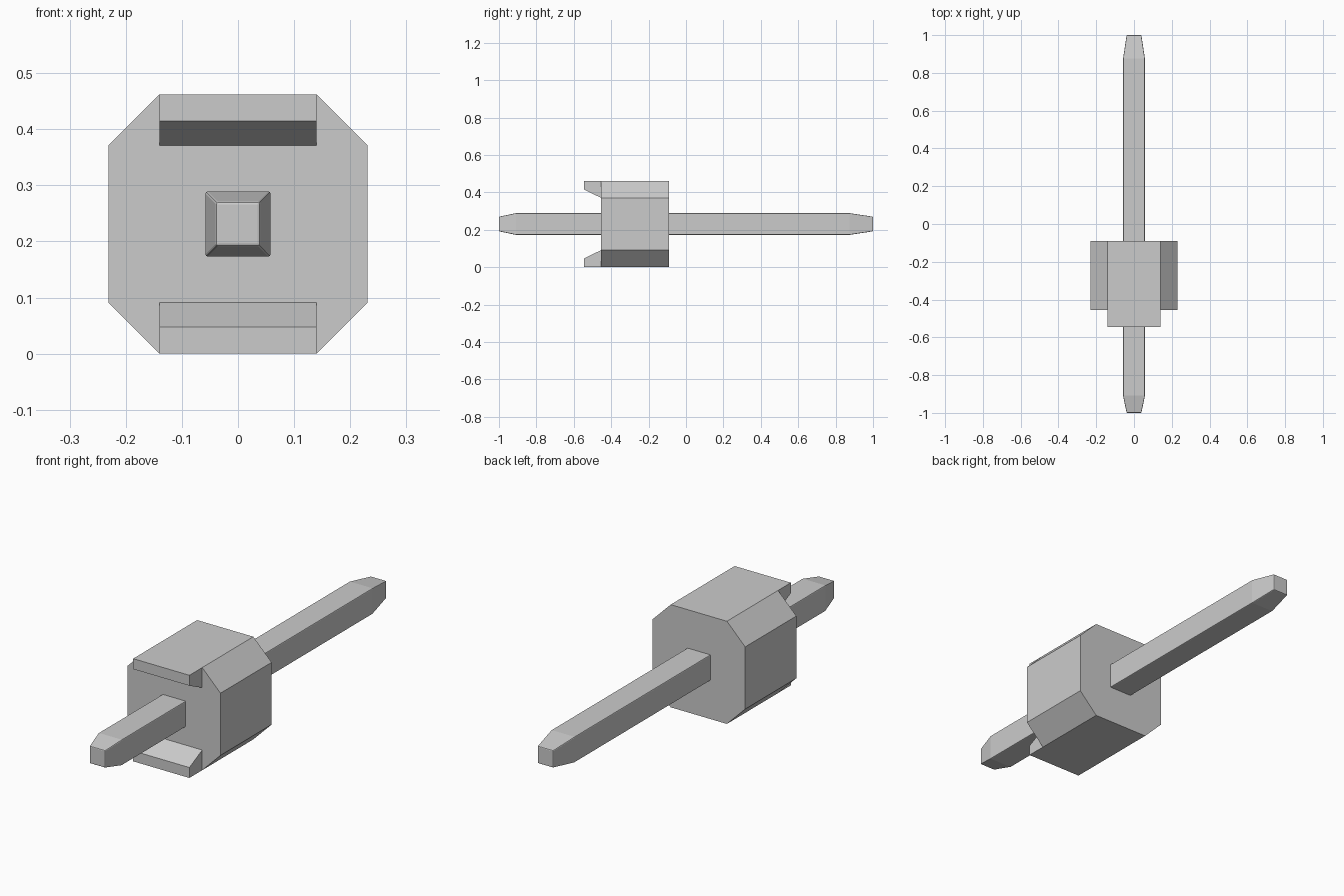
import bpy
import bmesh

cube = bpy.data.objects.get("Cube")
if cube:
    bpy.data.objects.remove(cube, do_unlink=True)

grey = bpy.data.materials.new("light_grey")
grey.use_nodes = True
colour = (0.6, 0.6, 0.6, 1)
grey.diffuse_color = colour
grey.node_tree.nodes["Principled BSDF"].inputs["Base Color"].default_value = colour

MID = 0.231            # height of the pin axis, also half the housing width
FLAT = 0.14            # half length of each flat side of the housing
FRONT, BACK = -0.4545, -0.091


def loft(name, rings):
    """Join matching rings of points into a closed solid."""
    bm = bmesh.new()
    loops = [[bm.verts.new(p) for p in ring] for ring in rings]
    n = len(loops[0])
    for a, b in zip(loops, loops[1:]):
        for i in range(n):
            j = (i + 1) % n
            bm.faces.new((a[i], a[j], b[j], b[i]))
    bm.faces.new(loops[0])
    bm.faces.new(loops[-1])
    bmesh.ops.recalc_face_normals(bm, faces=bm.faces)
    mesh = bpy.data.meshes.new(name)
    bm.to_mesh(mesh)
    bm.free()
    mesh.materials.append(grey)
    obj = bpy.data.objects.new(name, mesh)
    bpy.context.collection.objects.link(obj)
    return obj


def square(y, r):
    return [(x * r, y, MID + z * r) for x, z in ((-1, -1), (1, -1), (1, 1), (-1, 1))]


# Housing: a square block with chamfered corners
outline = [(FLAT, MID), (MID, FLAT), (MID, -FLAT), (FLAT, -MID),
           (-FLAT, -MID), (-MID, -FLAT), (-MID, FLAT), (-FLAT, MID)]
loft("housing", [[(x, y, MID + z) for x, z in outline] for y in (FRONT, BACK)])

# Wedge-shaped tabs at the top and bottom of the front
for name, side in (("upper_tab", 1), ("lower_tab", -1)):
    profile = [(FRONT, MID), (-0.5455, MID), (-0.5455, 0.184), (FRONT, FLAT)]
    loft(name, [[(x, y, MID + side * z) for y, z in profile] for x in (-FLAT, FLAT)])

# Pin: square rod with tapered ends and slightly rounded edges
pin = loft("pin", [square(-1, 0.039), square(-0.909, 0.058),
                   square(0.875, 0.058), square(1, 0.039)])
bevel = pin.modifiers.new("rounded_edges", "BEVEL")
bevel.width = 0.004
bevel.segments = 2
bevel.limit_method = "ANGLE"
bevel.angle_limit = 0.7
